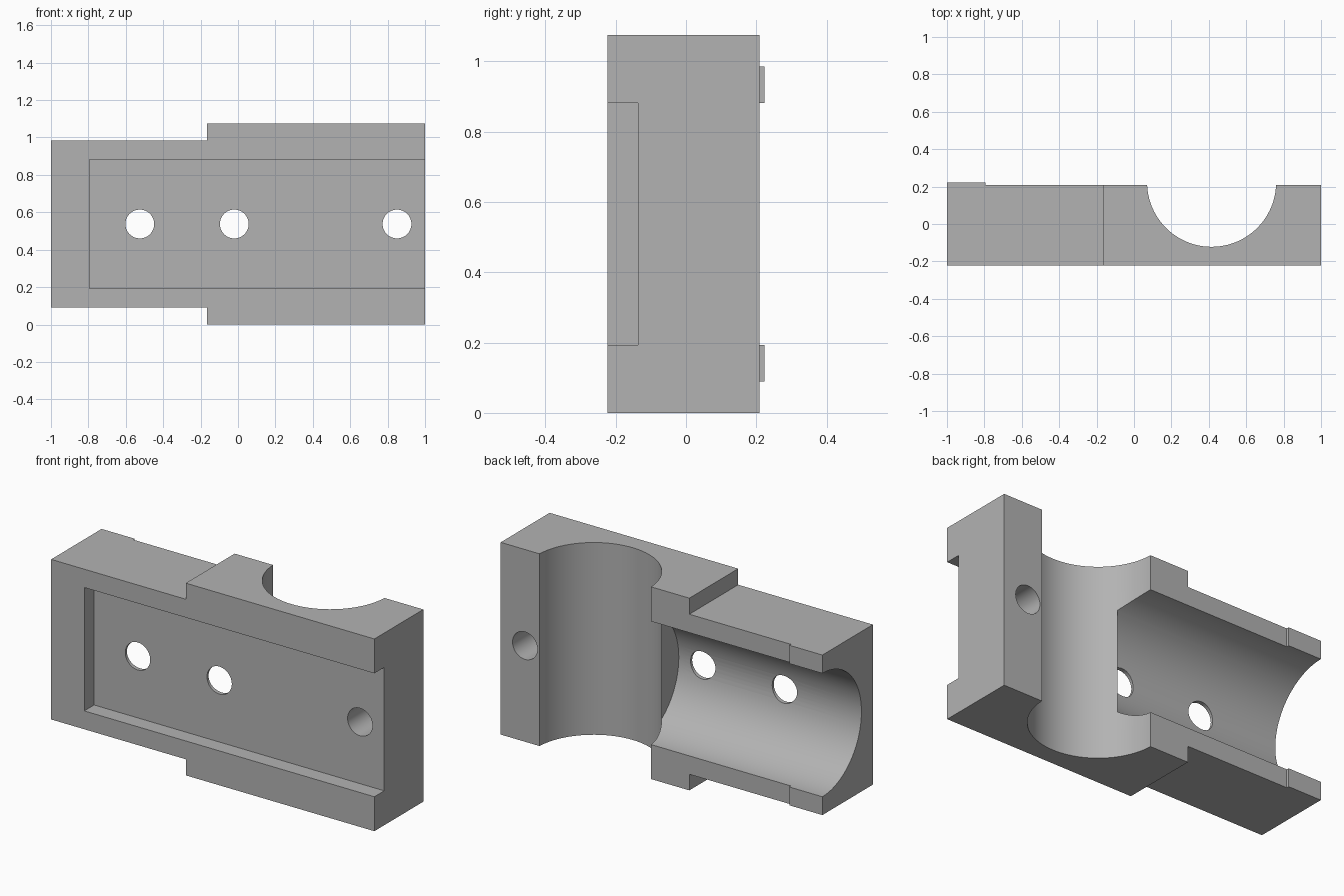
import bpy, bmesh, math
from mathutils import Matrix

cube = bpy.data.objects.get("Cube")
if cube:
    bpy.data.objects.remove(cube, do_unlink=True)

FRONT, BACK, FACE = -0.223, 0.223, 0.209   # outer depths and lowered rear face
HEIGHT, MID = 1.075, 0.5375
BORE = 0.345

grey = bpy.data.materials.new("plain grey")
grey.use_nodes = True
colour = (0.45, 0.45, 0.45, 1)
grey.diffuse_color = colour
grey.node_tree.nodes["Principled BSDF"].inputs["Base Color"].default_value = colour


def add_object(name, bm):
    bmesh.ops.recalc_face_normals(bm, faces=bm.faces)
    mesh = bpy.data.meshes.new(name)
    bm.to_mesh(mesh)
    bm.free()
    mesh.materials.append(grey)
    obj = bpy.data.objects.new(name, mesh)
    bpy.context.collection.objects.link(obj)
    return obj


def box(name, low, high):
    bm = bmesh.new()
    size = [b - a for a, b in zip(low, high)]
    centre = [(a + b) / 2 for a, b in zip(low, high)]
    bmesh.ops.create_cube(bm, size=1, matrix=Matrix.Translation(centre) @ Matrix.Diagonal((*size, 1)))
    return add_object(name, bm)


def cylinder(name, centre, radius, length, axis, segments=96):
    turn = {"X": Matrix.Rotation(math.pi / 2, 4, "Y"),
            "Y": Matrix.Rotation(math.pi / 2, 4, "X"),
            "Z": Matrix.Identity(4)}[axis]
    bm = bmesh.new()
    bmesh.ops.create_cone(bm, cap_ends=True, segments=segments, radius1=radius, radius2=radius,
                          depth=length, matrix=Matrix.Translation(centre) @ turn)
    return add_object(name, bm)


# Block: stepped outline extruded through its depth
step, inset = -0.167, 0.09
outline = [(-1, inset), (step, inset), (step, 0), (1, 0),
           (1, HEIGHT), (step, HEIGHT), (step, HEIGHT - inset), (-1, HEIGHT - inset)]
bm = bmesh.new()
profile = bm.faces.new([bm.verts.new((x, FRONT, z)) for x, z in outline])
extruded = bmesh.ops.extrude_face_region(bm, geom=[profile])["geom"]
bmesh.ops.translate(bm, vec=(0, BACK - FRONT, 0),
                    verts=[v for v in extruded if isinstance(v, bmesh.types.BMVert)])
block = add_object("bearing_block", bm)

# Cutters: rear relief that leaves end pads, front pocket, two bores, bolt holes
bore_end = 0.13
cutters = [
    box("rear_relief_cutter", (-0.795, FACE, -0.2), (1.2, 0.4, 1.3)),
    box("front_pocket_cutter", (-0.795, -0.4, MID - BORE), (1.2, -0.136, MID + BORE)),
    cylinder("upright_bore_cutter", (0.415, BACK, MID), BORE, 1.5, "Z"),
    cylinder("long_bore_cutter", ((bore_end - 1.2) / 2, BACK, MID), BORE, bore_end + 1.2, "X"),
]
for x in (-0.525, -0.02, 0.85):
    cutters.append(cylinder("bolt_hole_cutter", (x, 0, MID), 0.077, 1, "Y", 48))

bpy.context.view_layer.objects.active = block
block.select_set(True)
for cutter in cutters:
    cutter.hide_render = True
    mod = block.modifiers.new(cutter.name, "BOOLEAN")
    mod.operation = "DIFFERENCE"
    mod.solver = "EXACT"
    mod.object = cutter
    bpy.ops.object.modifier_apply(modifier=mod.name)
    bpy.data.objects.remove(cutter, do_unlink=True)

bpy.ops.object.shade_smooth_by_angle(angle=math.radians(30))
